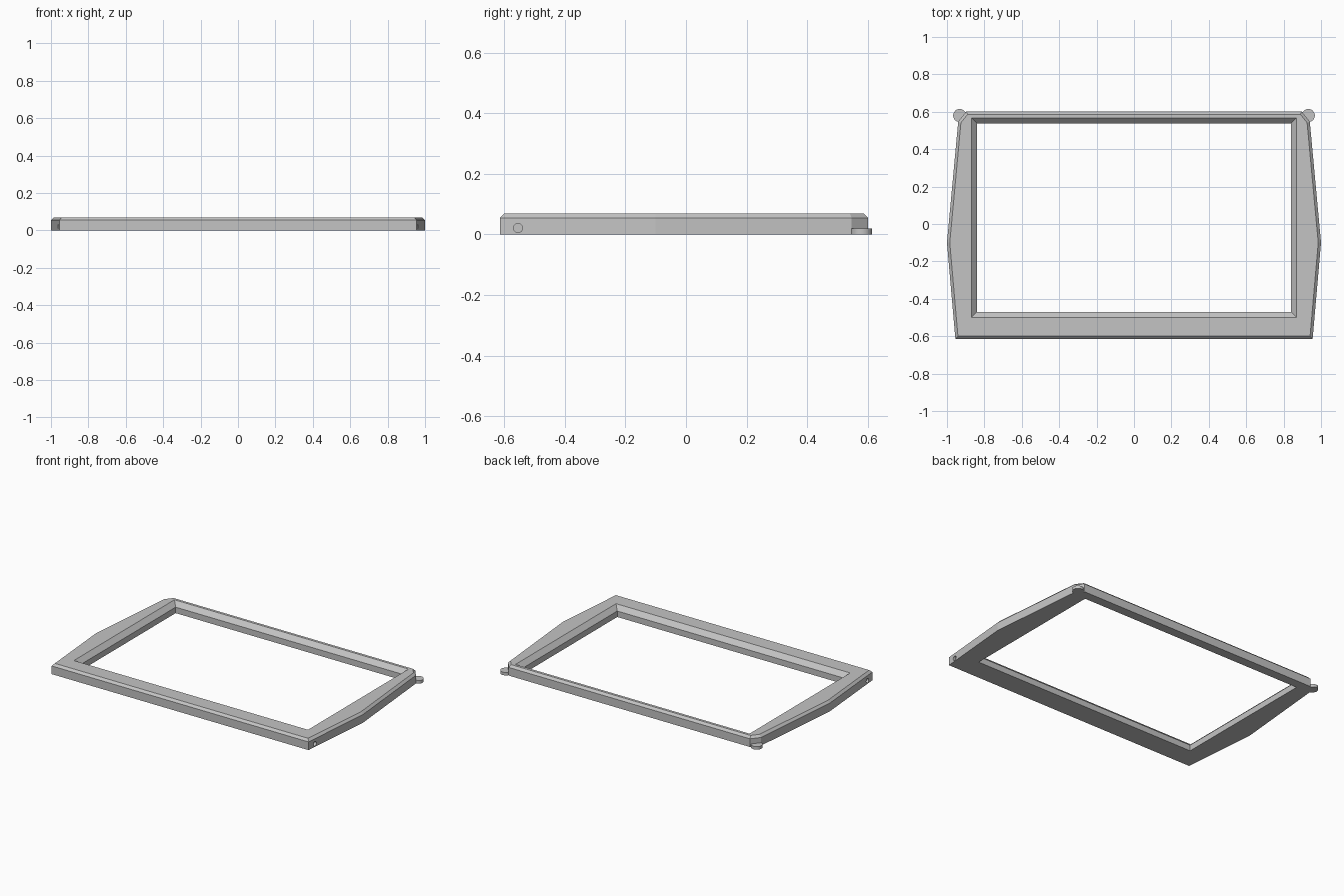
import bpy, bmesh
from mathutils import Matrix, Vector

cube = bpy.data.objects.get("Cube")
if cube:
    bpy.data.objects.remove(cube, do_unlink=True)

grey = bpy.data.materials.new("plain grey")
grey.use_nodes = True
colour = (0.55, 0.55, 0.55, 1)
grey.diffuse_color = colour
grey.node_tree.nodes["Principled BSDF"].inputs["Base Color"].default_value = colour


def add_object(name, bm):
    bmesh.ops.recalc_face_normals(bm, faces=bm.faces)
    mesh = bpy.data.meshes.new(name)
    bm.to_mesh(mesh)
    bm.free()
    mesh.materials.append(grey)
    obj = bpy.data.objects.new(name, mesh)
    bpy.context.collection.objects.link(obj)
    return obj


def loft(name, loops, bevel=0):
    """Solid through stacked loops of equal length, with an optional bevelled top rim."""
    bm = bmesh.new()
    rings = [[bm.verts.new(p) for p in loop] for loop in loops]
    for low, high in zip(rings, rings[1:]):
        for i in range(len(low)):
            j = (i + 1) % len(low)
            bm.faces.new((low[i], low[j], high[j], high[i]))
    bm.faces.new(rings[0][::-1])
    top = bm.faces.new(rings[-1])
    if bevel:
        bmesh.ops.bevel(bm, geom=list(top.edges), offset=bevel, segments=1,
                        affect='EDGES', profile=0.5)
    return add_object(name, bm)


def cylinder(name, radius, depth, centre, axis):
    bm = bmesh.new()
    turn = Vector((0, 0, 1)).rotation_difference(Vector(axis)).to_matrix().to_4x4()
    bmesh.ops.create_cone(bm, cap_ends=True, segments=32, radius1=radius, radius2=radius,
                          depth=depth, matrix=Matrix.Translation(centre) @ turn)
    return add_object(name, bm)


def combine(target, tool, operation):
    """Apply a boolean and discard the tool object."""
    mod = target.modifiers.new(operation.lower(), 'BOOLEAN')
    mod.operation = operation
    mod.solver = 'EXACT'
    mod.object = tool
    bpy.context.view_layer.objects.active = target
    bpy.ops.object.modifier_apply(modifier=mod.name)
    bpy.data.objects.remove(tool, do_unlink=True)


# Outer body: bowed sides, clipped back corners, chamfered top rim
half = [(0.955, -0.615), (1.0, -0.1), (0.94, 0.547), (0.897, 0.601)]
outline = half + [(-x, y) for x, y in reversed(half)]
frame = loft("frame", [[(x, y, z) for x, y in outline] for z in (0, 0.07)], bevel=0.015)


# Rectangular opening, flared at the top
def opening(grow, z):
    x, front, back = 0.84 + grow, -0.47 - grow, 0.538 + grow
    return [(-x, front, z), (x, front, z), (x, back, z), (-x, back, z)]


cutter = loft("opening_cutter", [opening(0, -0.05), opening(0, 0.04), opening(0.05, 0.09)])
combine(frame, cutter, 'DIFFERENCE')

# Round pin holes in the sides, and hinge discs at the back corners
for name, side in (("left", 1), ("right", -1)):
    hole = cylinder("hole_cutter", 0.015, 0.1, (side * 0.97, -0.555, 0.021), (1, 0, 0))
    combine(frame, hole, 'DIFFERENCE')
    cylinder(name + "_hinge_disc", 0.035, 0.02, (side * 0.932, 0.58, 0.01), (0, 0, 1))

# Smooth only the shallow curved walls
for obj in bpy.context.scene.objects:
    obj.select_set(obj.type == 'MESH' and "disc" in obj.name)
    if obj.select_get():
        bpy.context.view_layer.objects.active = obj
bpy.ops.object.shade_smooth_by_angle()
